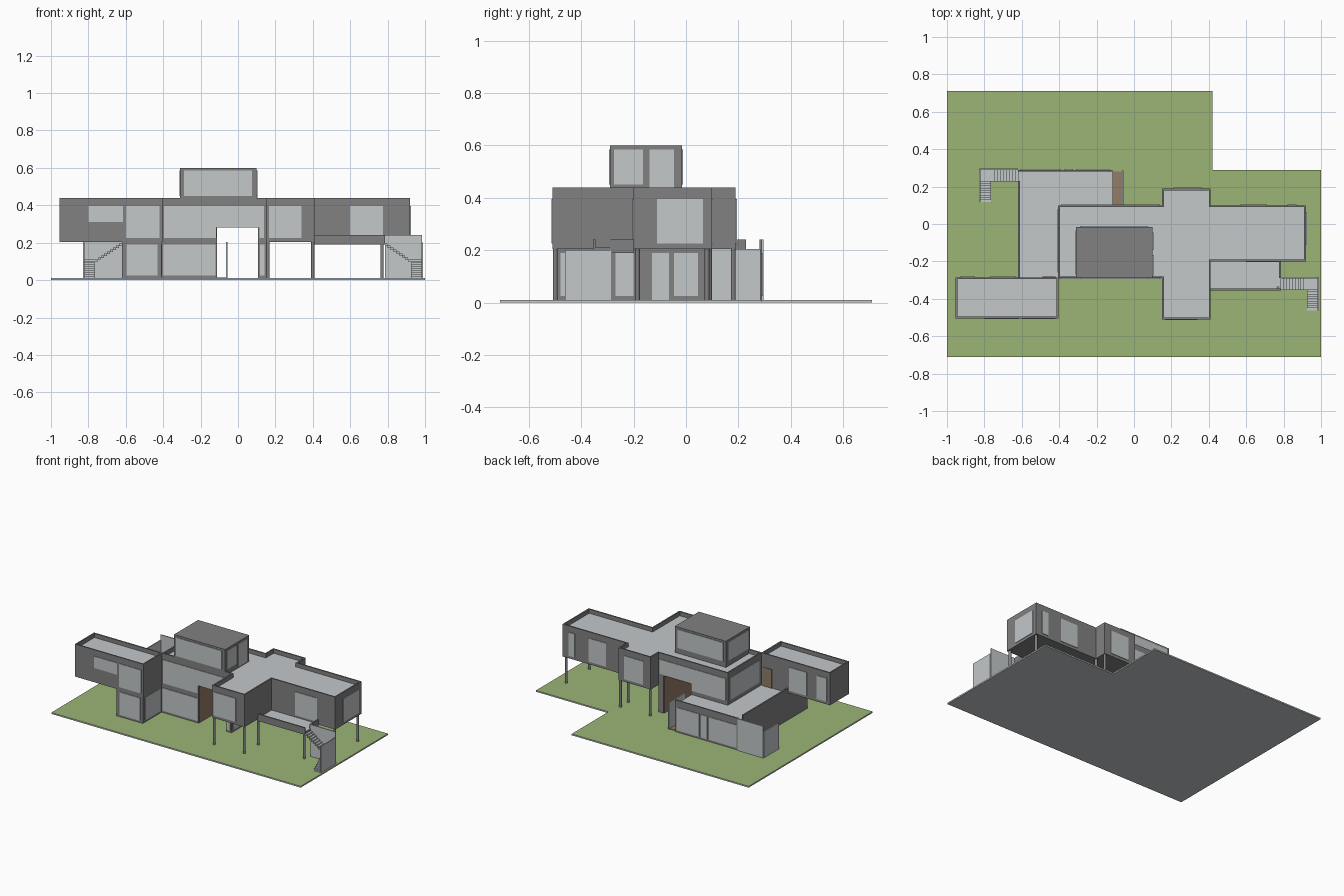
import bpy, bmesh

cube = bpy.data.objects.get("Cube")
if cube:
    bpy.data.objects.remove(cube, do_unlink=True)


def material(name, rgb):
    m = bpy.data.materials.new(name)
    m.use_nodes = True
    m.diffuse_color = (*rgb, 1)
    m.node_tree.nodes["Principled BSDF"].inputs["Base Color"].default_value = (*rgb, 1)
    return m


WALL = material("dark_grey_wall", (0.22, 0.22, 0.22))
PALE = material("pale_grey", (0.55, 0.58, 0.59))
LAWN = material("lawn_green", (0.33, 0.46, 0.18))
WOOD = material("brown_wood", (0.30, 0.20, 0.135))


def finish(name, bm, *mats):
    bmesh.ops.recalc_face_normals(bm, faces=bm.faces)
    me = bpy.data.meshes.new(name)
    bm.to_mesh(me)
    bm.free()
    for m in mats:
        me.materials.append(m)
    ob = bpy.data.objects.new(name, me)
    bpy.context.collection.objects.link(ob)
    return ob


def prism(name, outline, z0, z1, mat, top=None, rim=0, sink=0):
    """Extruded outline; the top can take its own colour and sink behind a parapet."""
    bm = bmesh.new()
    base = bm.faces.new([bm.verts.new((x, y, z1)) for x, y in outline])
    base.normal_update()
    if base.normal.z < 0:
        base.normal_flip()
    low = bmesh.ops.extrude_face_region(bm, geom=[base], use_keep_orig=True)
    for v in low["geom"]:
        if isinstance(v, bmesh.types.BMVert):
            v.co.z = z0
    bmesh.ops.recalc_face_normals(bm, faces=bm.faces)
    roof = next(f for f in bm.faces if all(abs(v.co.z - z1) < 1e-6 for v in f.verts))
    if rim:
        bmesh.ops.inset_region(bm, faces=[roof], thickness=rim, use_even_offset=True)
        walls = bmesh.ops.extrude_face_region(bm, geom=[roof])
        roof_new = next(g for g in walls["geom"] if isinstance(g, bmesh.types.BMFace))
        if roof.is_valid:
            bm.faces.remove(roof)
        roof = roof_new
        for v in roof.verts:
            v.co.z -= sink
    if top:
        roof.material_index = 1
    return finish(name, bm, mat, top or mat)


def box(name, x0, x1, y0, y1, z0, z1, mat, top=None, **kw):
    x0, x1 = sorted((x0, x1))
    y0, y1 = sorted((y0, y1))
    return prism(name, [(x0, y0), (x1, y0), (x1, y1), (x0, y1)], z0, z1, mat, top, **kw)


def pane(name, axis, plane, a0, a1, z0, z1, mat=PALE):
    """Thin plate on a wall whose normal lies along the axis."""
    t = 0.004
    if axis == "x":
        return box(name, plane - t, plane + t, a0, a1, z0, z1, mat)
    return box(name, a0, a1, plane - t, plane + t, z0, z1, mat)


# Lawn slab
G = 0.01
prism("lawn", [(-1, -.71), (1, -.71), (1, .29), (.42, .29), (.42, .71), (-1, .71)],
      0, G, PALE, LAWN)

# Ground floor with roof terrace
prism("ground_floor", [(-.62, -.505), (-.41, -.505), (-.41, -.29), (-.115, -.29),
                       (-.115, .29), (-.62, .29)], G, .205, WALL, PALE)
box("terrace_parapet_north", -.62, -.115, .28, .29, .205, .24, WALL)
box("terrace_parapet_west", -.62, -.61, -.285, .23, .205, .24, WALL)

# Upper floor: west wing, then the joined main wings with a tall passage below
box("west_wing", -.955, -.405, -.505, -.285, .205, .44, WALL, PALE, rim=.01, sink=.03)
prism("main_upper_floor", [(-.405, -.29), (.15, -.29), (.15, -.51), (.41, -.51), (.41, -.2),
                           (.92, -.2), (.92, .1), (.41, .1), (.41, .19), (.15, .19),
                           (.15, .1), (-.405, .1)],
      .28, .44, WALL, PALE, rim=.01, sink=.03)
box("passage_west_block", -.405, -.115, -.29, .1, .2, .28, WALL)
prism("east_wing_base", [(.11, -.29), (.15, -.29), (.15, -.51), (.41, -.51), (.41, -.2),
                         (.92, -.2), (.92, .1), (.41, .1), (.41, .19), (.15, .19),
                         (.15, .1), (.11, .1)], .205, .28, WALL)
box("passage_east_block", .11, .15, -.29, .1, G, .205, WALL)

# Passage lining, brown floor strip and side screen
pane("passage_lining_west", "x", -.115, -.285, .1, G, .28, WOOD)
pane("passage_lining_rear", "x", -.115, .1, .28, G, .2, WOOD)
pane("passage_lining_east", "x", .11, -.285, .095, G, .28, WOOD)
box("porch_floor", -.115, -.06, .1, .28, G, .014, WOOD)
pane("porch_screen", "x", -.06, .09, .285, G, .205)

# Penthouse
box("penthouse", -.31, .1, -.29, -.015, .41, .6, WALL)

# Balcony and its parapets
box("balcony_deck", .41, .785, -.35, -.2, .19, .21, WALL, PALE)
box("balcony_parapet_front", .41, .785, -.355, -.345, .19, .24, WALL)
box("balcony_parapet_side", .775, .785, -.29, -.2, .19, .24, WALL)

# Windows: name, axis, wall position, span, heights
LO, HI = .225, .395
windows = [
    ("west_wing_high_window", "y", -.505, -.8, -.615, .31, HI),
    ("west_wing_front_window", "y", -.505, -.6, -.42, LO, HI),
    ("west_wing_back_window", "y", -.285, -.77, -.63, LO, HI),
    ("west_wing_narrow_window", "y", -.285, -.93, -.85, LO, HI),
    ("main_front_window", "y", -.29, -.395, -.115, LO, HI),
    ("main_front_window_over_passage", "y", -.29, -.115, .14, .282, HI),
    ("main_front_window_end", "y", -.29, .115, .14, LO, .282),
    ("main_back_window", "y", .1, -.39, -.115, .235, HI),
    ("main_back_window_over_passage", "y", .1, -.115, .14, .29, HI),
    ("main_west_window", "x", -.405, -.26, .08, .235, HI),
    ("south_wing_window", "y", -.51, .165, .34, LO, HI),
    ("north_wing_window", "y", .19, .21, .36, LO, HI),
    ("east_wing_front_window", "y", -.2, .6, .775, LO, HI),
    ("east_wing_back_window", "y", .1, .57, .71, LO, HI),
    ("east_wing_narrow_window", "y", .1, .82, .87, LO, HI),
    ("east_wing_end_window", "x", .92, -.11, .065, LO, HI),
    ("penthouse_front_window", "y", -.29, -.29, .075, .45, .585),
    ("penthouse_back_window", "y", -.015, -.29, .075, .45, .585),
    ("penthouse_west_window", "x", -.31, -.27, -.035, .45, .585),
    ("penthouse_east_window", "x", .1, -.275, -.165, .45, .585),
    ("penthouse_door", "x", .1, -.14, -.045, .42, .585),
    ("ground_west_front_window", "y", -.505, -.595, -.43, .025, .19),
    ("ground_west_side_window", "x", -.41, -.48, -.31, .025, .19),
    ("ground_front_window", "y", -.29, -.4, -.12, .025, .19),
    ("ground_front_end_window", "y", -.29, .118, .143, .025, .19),
    ("ground_east_window_a", "x", .15, -.27, -.2, .025, .19),
    ("ground_east_door", "x", .15, -.13, -.065, G, .19),
    ("ground_east_window_b", "x", .15, -.045, .045, .025, .19),
]
for w in windows:
    pane(*w)
for i, (a, b) in enumerate([(-.61, -.39), (-.375, -.325), (-.31, -.13)]):
    pane(f"ground_back_window_{i + 1}", "y", .29, a, b, .025, .19)
pane("terrace_door", "y", -.285, -.49, -.42, .205, .34, WOOD)

# Columns under the raised wings
spots = [(.16, -.5), (.4, -.5), (.16, .18), (.4, .18), (.4, .09), (.4, -.34),
         (.77, -.34), (.905, .08), (.905, -.185)]
for i, (x, y) in enumerate(spots):
    bm = bmesh.new()
    bmesh.ops.create_cone(bm, cap_ends=True, segments=12, radius1=.009, radius2=.009, depth=.2)
    ob = finish(f"column_{i + 1}", bm, WALL)
    ob.location = (x, y, .11)


def stair(side, x0, y_out, run):
    """Quarter-turn stair: away from the house, then towards the front."""
    s = 1 if side == "left" else -1
    n, width, rise = 9, .065, .0105
    x1, y_in = x0 + s * run, y_out - width
    for i in range(n):
        z = .205 - rise * (i + 1)
        a = run / n
        box(f"{side}_upper_step_{i + 1}", x0 + s * a * i, x0 + s * a * (i + 1),
            y_in, y_out, z - .012, z, PALE)
        b, z = .11 / n, z - .1
        box(f"{side}_lower_step_{i + 1}", x1, x1 + s * .06,
            y_in - b * i, y_in - b * (i + 1), max(z - .012, .005), max(z, .012), PALE)
    box(f"{side}_landing", x1, x1 + s * .06, y_in, y_out, .098, .11, PALE)
    pane(f"{side}_stair_back_screen", "y", y_out, min(x0, x1 + s * .06),
         max(x0, x1 + s * .06), G, .24)
    pane(f"{side}_stair_side_screen", "x", x1 + s * .06, y_in - .11, y_out, G, .2)


stair("left", .785, -.287, .14)
stair("right", -.62, .292, .145)
